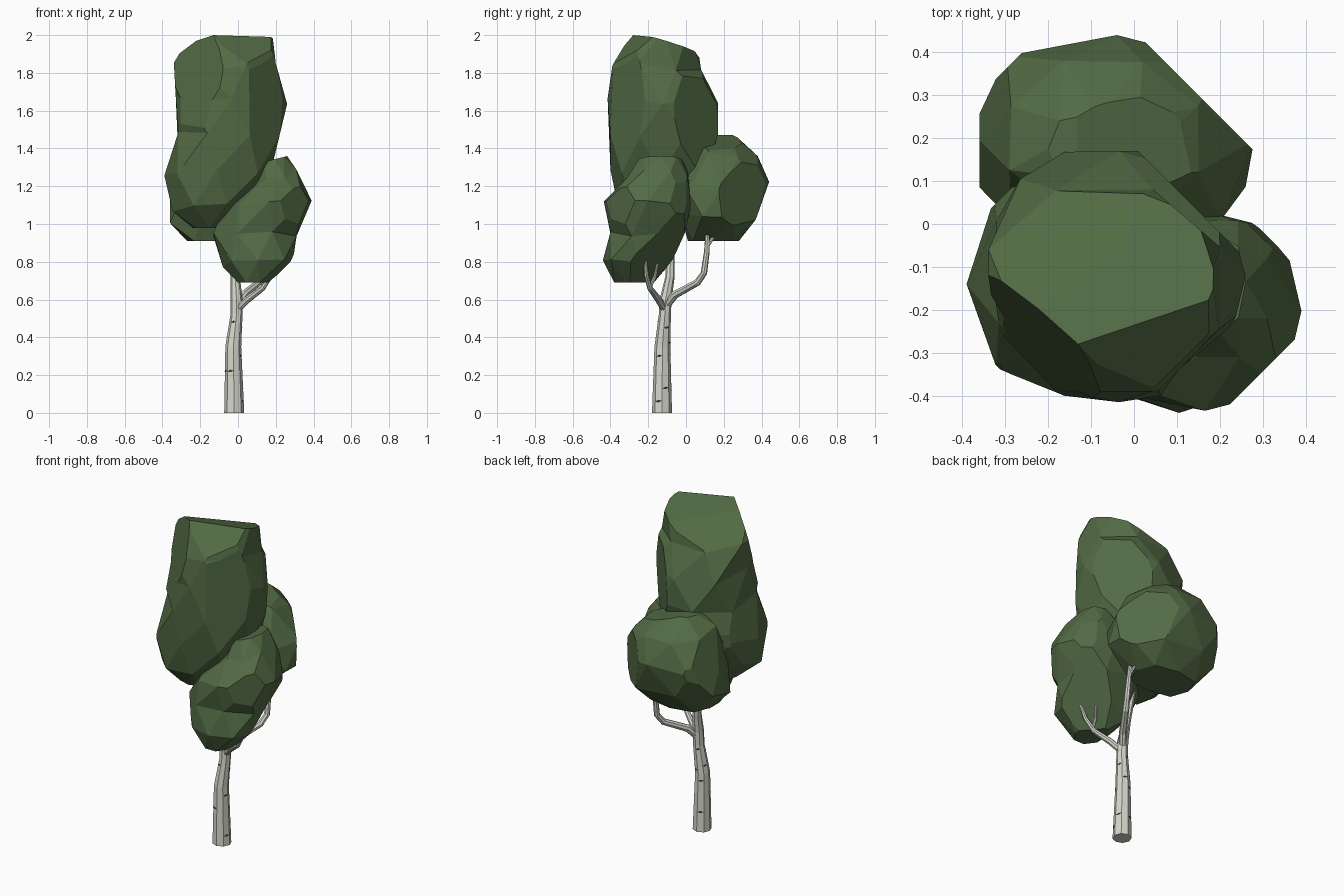
import bpy, bmesh, math, random
from mathutils import Vector

if "Cube" in bpy.data.objects:
    bpy.data.objects.remove(bpy.data.objects["Cube"])

random.seed(4)
N = 8


def material(name, rgb):
    m = bpy.data.materials.new(name)
    m.diffuse_color = (*rgb, 1)
    m.use_nodes = True
    m.node_tree.nodes["Principled BSDF"].inputs["Base Color"].default_value = m.diffuse_color
    return m


LEAF = material("leaf green", (0.085, 0.145, 0.058))
BARK = material("pale bark", (0.66, 0.68, 0.60))
MARK = material("dark bark mark", (0.035, 0.035, 0.03))


def finish(bm, name, mat):
    bmesh.ops.recalc_face_normals(bm, faces=bm.faces)
    me = bpy.data.meshes.new(name)
    bm.to_mesh(me)
    bm.free()
    me.materials.append(mat)
    ob = bpy.data.objects.new(name, me)
    bpy.context.collection.objects.link(ob)
    return ob


def clump(name, levels, cuts):
    """Faceted leaf mass: staggered squarish rings (z, x0, x1, y0, y1), then flat planes sliced off."""
    bm = bmesh.new()
    rings = []
    for j, (z, x0, x1, y0, y1) in enumerate(levels):
        half = j % 2
        cap = j in (0, len(levels) - 1)
        ring = []
        for i in range(N):
            a = 2 * math.pi * (i + half / 2) / N
            k = random.uniform(1.06, 1.15)
            c = max(-1, min(1, k * math.cos(a)))
            s = max(-1, min(1, k * math.sin(a)))
            dz = 0 if cap else random.uniform(-0.03, 0.03)
            ring.append(bm.verts.new(((x0 + x1 + c * (x1 - x0)) / 2,
                                      (y0 + y1 + s * (y1 - y0)) / 2, z + dz)))
        rings.append(ring)
    for j in range(len(rings) - 1):
        a, b = rings[j], rings[j + 1]
        for i in range(N):
            n = (i + 1) % N
            if j % 2 == 0:
                tris = (a[i], a[n], b[i]), (a[n], b[n], b[i])
            else:
                tris = (a[i], a[n], b[n]), (a[i], b[n], b[i])
            for t in tris:
                bm.faces.new(t)
    bm.faces.new(rings[0])
    bm.faces.new(rings[-1])
    # slice off the large flat facets
    for point, normal in cuts:
        bmesh.ops.bisect_plane(bm, geom=bm.verts[:] + bm.edges[:] + bm.faces[:],
                               plane_co=point, plane_no=Vector(normal).normalized(),
                               clear_outer=True)
        rim = [e for e in bm.edges if e.is_boundary]
        if rim:
            bmesh.ops.holes_fill(bm, edges=rim, sides=0)
    # merge nearly flat neighbours into larger facets
    bmesh.ops.remove_doubles(bm, verts=bm.verts, dist=0.015)
    bmesh.ops.dissolve_limit(bm, angle_limit=math.radians(7),
                             verts=bm.verts, edges=bm.edges)
    return finish(bm, name, LEAF)


def tube(name, path, upright=False):
    """Eight-sided tapering limb along (x, y, z, radius) points."""
    bm = bmesh.new()
    pts = [Vector(p[:3]) for p in path]
    rings = []
    for i, p in enumerate(pts):
        d = pts[min(i + 1, len(pts) - 1)] - pts[max(i - 1, 0)]
        q = Vector((0, 0, 1)).rotation_difference(Vector((0, 0, 1)) if upright else d)
        rings.append([bm.verts.new(p + q @ (path[i][3] * Vector(
            (math.cos(2 * math.pi * k / N), math.sin(2 * math.pi * k / N), 0))))
            for k in range(N)])
    for a, b in zip(rings, rings[1:]):
        for k in range(N):
            n = (k + 1) % N
            bm.faces.new((a[k], a[n], b[n], b[k]))
    bm.faces.new(rings[0])
    bm.faces.new(rings[-1])
    return finish(bm, name, BARK)


# leaf masses
clump("tall_crown", [
    (2.02, -0.24, 0.18, -0.29, 0.05),
    (1.83, -0.34, 0.20, -0.39, 0.08),
    (1.66, -0.33, 0.26, -0.415, 0.17),
    (1.48, -0.32, 0.22, -0.40, 0.17),
    (1.28, -0.39, 0.17, -0.40, 0.12),
    (1.08, -0.35, 0.06, -0.36, 0.06),
    (0.98, -0.24, -0.06, -0.26, -0.03)],
    [((-0.13, -0.28, 2.0), (-0.07, 0.3, 1)),       # top
     ((-0.24, -0.20, 1.965), (-0.3, 0.6, 1)),      # sloping back of the top
     ((-0.13, -0.28, 2.0), (0.33, -0.88, 1)),      # sloping front of the top
     ((-0.205, -0.205, 2.0), (-0.7, -0.7, 0.23)),  # front left corner
     ((-0.325, -0.325, 1.25), (-1, -1, 0)),
     ((0.09, 0.09, 1.6), (1, 1, 0)),               # back right corner
     ((0.228, -0.228, 1.6), (1, -1, 0.05)),        # front right corner
     ((-0.185, 0.185, 1.6), (-1, 1, 0))])          # back left corner
clump("back_crown", [
    (1.47, -0.20, 0.04, 0.09, 0.26),
    (1.38, -0.29, 0.15, 0.02, 0.38),
    (1.20, -0.36, 0.28, -0.05, 0.44),
    (1.03, -0.36, 0.26, -0.03, 0.37),
    (0.91, -0.27, 0.10, 0.01, 0.28)],
    [((0.225, 0.225, 1.2), (1, 1, 0)),
     ((-0.10, 0.20, 1.46), (0.3, 0, 1)),
     ((0.135, -0.135, 1.2), (1, -1, 0)),
     ((-0.33, 0.33, 1.2), (-1, 1, 0)),
     ((-0.15, -0.15, 1.2), (-1, -1, 0))])
clump("low_crown", [
    (1.36, 0.12, 0.26, -0.24, -0.03),
    (1.27, 0.08, 0.31, -0.31, 0.01),
    (1.12, -0.06, 0.39, -0.435, 0.03),
    (0.96, -0.13, 0.31, -0.40, 0.00),
    (0.79, -0.08, 0.29, -0.44, -0.07),
    (0.69, 0.00, 0.16, -0.38, -0.17)],
    [((0.322, -0.322, 1.0), (1, -1, 0)),
     ((0.25, -0.15, 1.357), (-0.25, 0, 1)),
     ((0.19, -0.20, 0.79), (0.6, 0.5, -0.6)),      # hollow where the limb enters
     ((-0.215, -0.215, 1.0), (-1, -1, 0)),
     ((0.17, 0.105, 1.13), (1, 1, 0.1))])

# trunk and limbs
TRUNK = [(-0.02, -0.127, 0.0, 0.053), (-0.025, -0.125, 0.35, 0.042),
         (-0.008, -0.112, 0.52, 0.032), (-0.008, -0.108, 0.60, 0.032),
         (-0.015, -0.085, 0.72, 0.025), (-0.05, -0.08, 0.90, 0.020),
         (-0.09, -0.11, 1.10, 0.014)]
tube("trunk", TRUNK, upright=True)
tube("back_limb", [(-0.01, -0.11, 0.56, 0.020), (0.03, -0.06, 0.625, 0.022),
                   (0.11, 0.06, 0.69, 0.019), (0.13, 0.095, 0.74, 0.017),
                   (0.13, 0.11, 0.85, 0.015), (0.12, 0.115, 0.98, 0.010)])
tube("back_twig", [(0.13, 0.11, 0.88, 0.010), (0.115, 0.145, 0.93, 0.009),
                   (0.11, 0.15, 0.99, 0.007)])
tube("front_limb", [(-0.01, -0.11, 0.54, 0.018), (0.05, -0.145, 0.60, 0.019),
                    (0.13, -0.19, 0.66, 0.015), (0.175, -0.21, 0.73, 0.013),
                    (0.21, -0.215, 0.82, 0.008)])
tube("front_twig", [(0.14, -0.19, 0.67, 0.010), (0.14, -0.165, 0.72, 0.009),
                    (0.15, -0.15, 0.79, 0.007)])


def trunk_point(z, k):
    for a, b in zip(TRUNK, TRUNK[1:]):
        if a[2] <= z <= b[2]:
            x, y, _, r = Vector(a).lerp(Vector(b), (z - a[2]) / (b[2] - a[2]))
            t = 2 * math.pi * k / N
            r += 0.002
            return Vector((x + r * math.cos(t), y + r * math.sin(t), z))


# dark bark marks: thin diamonds lying on the trunk sides
bm = bmesh.new()
for z, k in ((0.06, 7), (0.13, 0), (0.22, 4), (0.22, 5), (0.30, 7), (0.37, 1),
             (0.40, 3), (0.45, 0), (0.48, 5), (0.12, 2), (0.31, 2), (0.50, 2)):
    a, b = trunk_point(z, k), trunk_point(z + 0.004, k + 1)
    m = (a + b) / 2
    up = Vector((0, 0, 0.007))
    bm.faces.new([bm.verts.new(p) for p in (a, m - up, b, m + up)])
finish(bm, "bark_marks", MARK)
